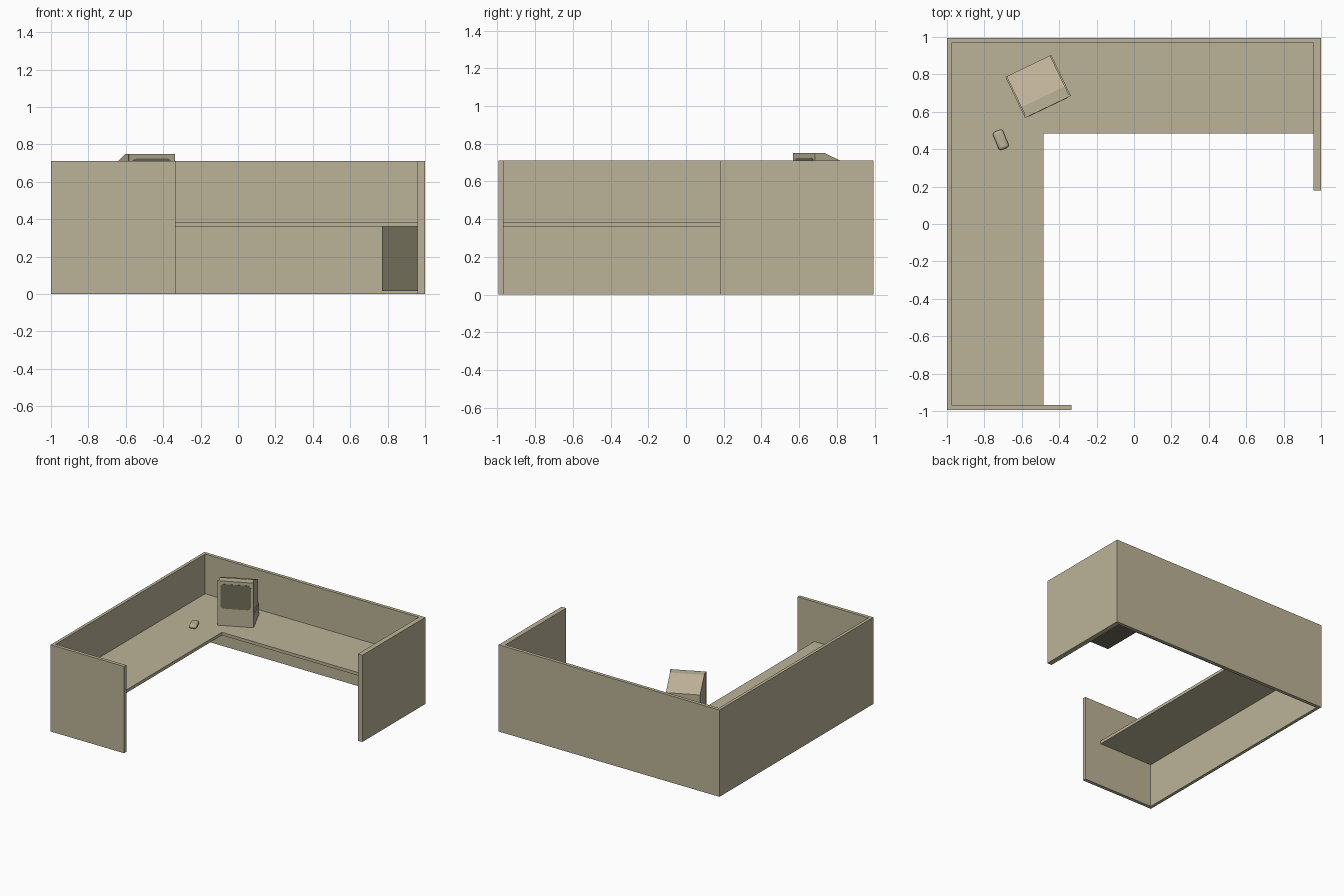
import bpy, bmesh, math
from mathutils import Vector, Matrix

default = bpy.data.objects.get("Cube")
if default:
    bpy.data.objects.remove(default, do_unlink=True)


def material(name, rgb):
    m = bpy.data.materials.new(name)
    m.use_nodes = True
    m.diffuse_color = (*rgb, 1)
    m.node_tree.nodes["Principled BSDF"].inputs["Base Color"].default_value = (*rgb, 1)
    return m


beige = material("beige", (0.50, 0.45, 0.31))
warm = material("warm_beige", (0.52, 0.44, 0.32))
dark = material("dark_olive", (0.165, 0.155, 0.10))


def finish(name, bm, *mats):
    bmesh.ops.recalc_face_normals(bm, faces=bm.faces)
    mesh = bpy.data.meshes.new(name)
    bm.to_mesh(mesh)
    bm.free()
    for m in mats:
        mesh.materials.append(m)
    ob = bpy.data.objects.new(name, mesh)
    bpy.context.collection.objects.link(ob)
    return ob


def box(name, lo, hi, mat):
    lo, hi = Vector(lo), Vector(hi)
    bm = bmesh.new()
    bmesh.ops.create_cube(bm, size=1)
    bmesh.ops.scale(bm, vec=hi - lo, verts=bm.verts)
    bmesh.ops.translate(bm, vec=(lo + hi) / 2, verts=bm.verts)
    return finish(name, bm, mat)


def prism(name, outline, offset, *mats):
    """Extrude a flat outline along an offset."""
    bm = bmesh.new()
    face = bm.faces.new([bm.verts.new(p) for p in outline])
    out = bmesh.ops.extrude_face_region(bm, geom=[face], use_keep_orig=True)
    moved = [g for g in out["geom"] if isinstance(g, bmesh.types.BMVert)]
    bmesh.ops.translate(bm, vec=offset, verts=moved)
    return finish(name, bm, *mats)


# Partition walls
Y, H = 0.995, 0.71
IN_L, IN_R, IN_B = -0.975, 0.959, 0.967
box("left_side_wall", (-1, -Y, 0), (IN_L, Y, H), beige)
box("back_wall", (IN_L, IN_B, 0), (IN_R, Y, H), beige)
box("right_side_wall", (IN_R, 0.18, 0), (1, Y, H), beige)
box("front_wall", (IN_L, -Y, 0), (-0.335, -IN_B, H), beige)

# L-shaped worktop
TOP = 0.385
corners = [(IN_L, -IN_B), (-0.485, -IN_B), (-0.485, 0.485),
           (IN_R, 0.485), (IN_R, IN_B), (IN_L, IN_B)]
prism("worktop", [(x, y, 0.36) for x, y in corners], (0, 0, TOP - 0.36), beige)

# Drawer cabinet under the worktop
box("drawer_cabinet", (0.77, 0.615, 0.015), (IN_R, IN_B, 0.36), dark)

# Computer, modelled facing -y with its front at y = 0, then turned into place
place = Matrix.Translation((-0.46, 0.626, 0)) @ Matrix.Rotation(math.radians(25.6), 4, "Z")
W, D = 0.136, 0.243
parts = [box("computer_base", (-W, 0, TOP), (W, D, 0.48), beige)]
parts.append(box("monitor_bezel", (-W, 0, 0.48), (W, 0.012, 0.75), beige))

side = [(0.012, 0.48), (0.012, 0.75), (0.06, 0.75), (D, 0.67), (D, 0.48)]
housing = prism("monitor_housing", [(-W + 0.007, y, z) for y, z in side],
                (2 * W - 0.014, 0, 0), beige, warm)
for p in housing.data.polygons:
    if p.normal.z > 0.5 and p.normal.y > 0.1:
        p.material_index = 1
parts.append(housing)

# Rounded screen plate
outline = []
for i, (sx, sz) in enumerate([(1, 1), (-1, 1), (-1, -1), (1, -1)]):
    for k in range(4):
        a = math.radians(90 * i + 30 * k)
        outline.append((sx * 0.09 + 0.025 * math.cos(a), -0.002,
                        0.625 + sz * 0.075 + 0.025 * math.sin(a)))
parts.append(prism("monitor_screen", outline, (0, 0.003, 0), dark))
for ob in parts:
    ob.data.transform(place)

# Mouse
mouse = box("mouse", (-0.029, -0.052, 0), (0.029, 0.052, 0.034), beige)
mouse.data.transform(Matrix.Translation((-0.712, 0.45, TOP)) @ Matrix.Rotation(math.radians(22), 4, "Z"))
bevel = mouse.modifiers.new("rounding", "BEVEL")
bevel.width = 0.015
bevel.segments = 3
bpy.ops.object.select_all(action="DESELECT")
mouse.select_set(True)
bpy.context.view_layer.objects.active = mouse
bpy.ops.object.shade_smooth_by_angle(angle=math.radians(40))
